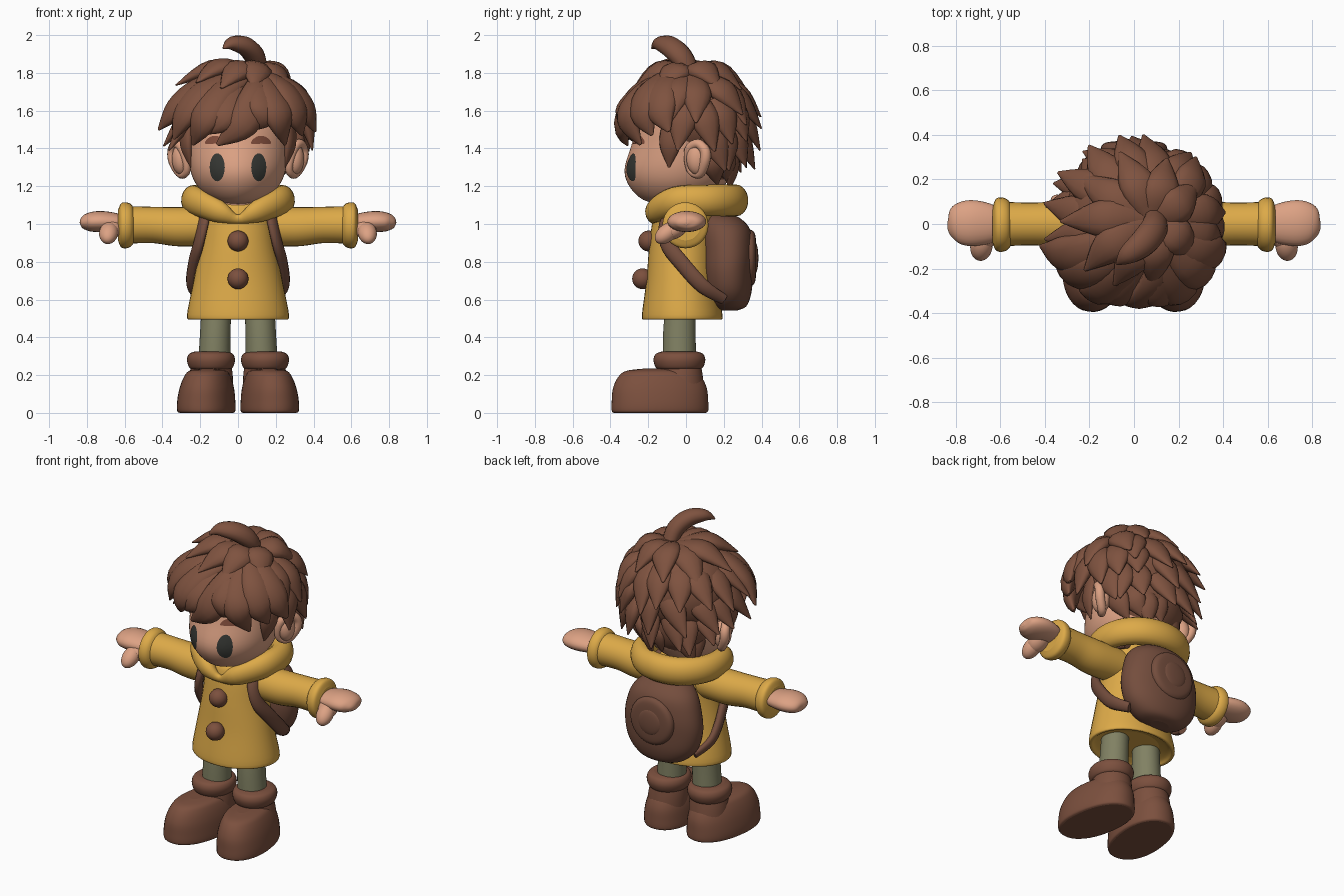
import bpy, bmesh, math, random
from mathutils import Vector, Matrix
from mathutils.bvhtree import BVHTree

random.seed(11)
if "Cube" in bpy.data.objects:
    bpy.data.objects.remove(bpy.data.objects["Cube"])


def material(name, rgb):
    m = bpy.data.materials.new(name)
    m.use_nodes = True
    color = (*rgb, 1)
    m.diffuse_color = color
    bsdf = next(n for n in m.node_tree.nodes if n.type == 'BSDF_PRINCIPLED')
    bsdf.inputs["Base Color"].default_value = color
    bsdf.inputs["Roughness"].default_value = 0.8
    return m


HAIR = material("hair brown", (.21, .085, .05))
LEATHER = material("leather brown", (.2, .08, .048))
BAG = material("bag brown", (.175, .075, .047))
COAT = material("coat yellow", (.72, .4, .065))
SKIN = material("skin", (.72, .36, .23))
CLOTH = material("trouser green", (.22, .22, .125))
EYE = material("eye black", (.037, .039, .034))
BROW = material("eyebrow brown", (.22, .075, .045))


def finish(name, bm, mat, mirror=False, recalc=True):
    if recalc:
        bmesh.ops.recalc_face_normals(bm, faces=bm.faces)
    for f in bm.faces:
        f.smooth = len(f.verts) <= 4
    mesh = bpy.data.meshes.new(name)
    bm.to_mesh(mesh)
    mesh.materials.append(mat)
    ob = bpy.data.objects.new(name, mesh)
    bpy.context.collection.objects.link(ob)
    if mirror:
        ob.modifiers.new("mirror", 'MIRROR').use_mirror_merge = False


def spline(points, steps, closed=False):
    """Smooth curve through points of any dimension."""
    pts = [Vector(p) for p in points]
    n = len(pts)
    get = (lambda i: pts[i % n]) if closed else (lambda i: pts[max(0, min(n - 1, i))])
    out = []
    for i in range(n if closed else n - 1):
        a, b, c, d = (get(i + k) for k in (-1, 0, 1, 2))
        for s in range(steps):
            t = s / steps
            out.append((b * 2 + (c - a) * t + (a * 2 - b * 5 + c * 4 - d) * t ** 2
                        + (b * 3 - a - c * 3 + d) * t ** 3) * .5)
    return out if closed else out + [pts[-1]]


def skin_rings(bm, rings, closed=False):
    n = len(rings[0])
    for k in range(len(rings) if closed else len(rings) - 1):
        a, b = rings[k], rings[(k + 1) % len(rings)]
        for i in range(n):
            j = (i + 1) % n
            bm.faces.new((a[i], a[j], b[j], b[i]))
    if not closed:
        bm.faces.new(rings[0])
        bm.faces.new(rings[-1])


def sweep(bm, points, center, flat=1, closed=False, segs=12, steps=5):
    """Tube along (x, y, z, radius) points, flattened toward center."""
    path = spline(points, steps, closed)
    rings, n = [], len(path)
    for i, p in enumerate(path):
        a = path[i - 1] if closed or i else p
        b = path[(i + 1) % n] if closed or i < n - 1 else p
        t = (b - a).to_3d().normalized()
        out = p.to_3d() - Vector(center)
        out = (out - t * out.dot(t)).normalized()
        side, r = t.cross(out), max(p[3], .003)
        ring = []
        for s in range(segs):
            w = math.tau * s / segs
            ring.append(bm.verts.new(p.to_3d() + side * r * math.cos(w) + out * r * flat * math.sin(w)))
        rings.append(ring)
    skin_rings(bm, rings, closed)


def loft(bm, sections, power=2, segs=40, steps=5):
    """Stack of rounded sections (z, cx, cy, rx, ry)."""
    bend = lambda v: math.copysign(abs(v) ** (2 / power), v)
    rings = []
    for z, cx, cy, rx, ry in spline(sections, steps):
        angles = [math.tau * s / segs for s in range(segs)]
        rings.append([bm.verts.new((cx + rx * bend(math.cos(w)), cy + ry * bend(math.sin(w)), z))
                      for w in angles])
    skin_rings(bm, rings)


def ball(bm, center, radii, axis=None):
    m = Matrix.Translation(center)
    if axis:
        m = m @ Vector(axis).to_track_quat('Z', 'Y').to_matrix().to_4x4()
    m = m @ Matrix.Diagonal((*radii, 1))
    bmesh.ops.create_uvsphere(bm, u_segments=28, v_segments=18, radius=1, matrix=m)


def make(name, mat, build, *args, mirror=False, **kw):
    bm = bmesh.new()
    build(bm, *args, **kw)
    finish(name, bm, mat, mirror)


# Head, ears and neck
bm = bmesh.new()
loft(bm, [(1.105, 0, -.06, .05, .08), (1.13, 0, -.06, .14, .17), (1.2, 0, -.05, .215, .25),
          (1.29, 0, -.04, .253, .285), (1.42, 0, -.03, .265, .258), (1.55, 0, 0, .268, .25),
          (1.68, 0, .02, .2, .2), (1.76, 0, .03, .08, .08)], power=1.88, segs=64)
face = BVHTree.FromBMesh(bm)
finish("head", bm, SKIN)
bm = bmesh.new()
ball(bm, (.3, .06, 1.345), (.05, .058, .085))
sweep(bm, [(.27, .02, 1.29, .02), (.29, .015, 1.39, .025), (.325, .06, 1.425, .025), (.345, .1, 1.39, .028),
           (.34, .1, 1.33, .028), (.3, .07, 1.265, .025)], (.28, .06, 1.345), segs=12, closed=True)
finish("ear", bm, SKIN, mirror=True)
make("neck", SKIN, loft, [(1.03, 0, -.03, .11, .12), (1.16, 0, -.03, .11, .12)])


# Eyes and eyebrows laid on the face
def patch(name, mat, cx, cz, rx, rz, arch=0, segs=28, layers=5):
    bm = bmesh.new()

    def point(u, v):
        x, z = cx + rx * u, cz + rz * v - arch * u * u
        hit = face.ray_cast(Vector((x, -1, z)), Vector((0, 1, 0)))[0]
        return bm.verts.new(hit - Vector((0, .005, 0)))
    mid = point(0, 0)
    rings = []
    for k in range(1, layers + 1):
        angles = [math.tau * i / segs for i in range(segs)]
        rings.append([point(k / layers * math.cos(w), k / layers * math.sin(w)) for w in angles])
    for i in range(segs):
        j = (i + 1) % segs
        bm.faces.new((mid, rings[0][i], rings[0][j]))
        for a, b in zip(rings, rings[1:]):
            bm.faces.new((a[i], b[i], b[j], a[j]))
    finish(name, bm, mat, mirror=True, recalc=False)


patch("eye", EYE, .11, 1.3, .04, .074)
patch("eyebrow", BROW, .122, 1.446, .053, .021, .016)

# Hair underlayer
bm = bmesh.new()
ball(bm, (0, .05, 1.57), (.31, .275, .265))
ball(bm, (0, -.11, 1.62), (.26, .18, .12))
ball(bm, (0, .12, 1.39), (.235, .16, .2))
finish("hair_cap", bm, HAIR)

# Hair locks in rows: count, angle range, three (radius, height) stations, width
CORE = (0, .02, 1.5)
rows = [(9, 20, 340, (.03, 1.8), (.18, 1.81), (.33, 1.71), .085),
        (12, -40, 220, (.13, 1.77), (.29, 1.68), (.41, 1.54), .082),
        (9, -8, 188, (.24, 1.66), (.325, 1.56), (.4, 1.42), .078),
        (7, 28, 152, (.25, 1.54), (.31, 1.43), (.37, 1.3), .073),
        (6, 32, 148, (.19, 1.42), (.24, 1.31), (.24, 1.19), .07)]
bm = bmesh.new()
for count, lo, hi, *stations, width in rows:
    for i in range(count):
        a = math.radians(lo + (hi - lo) * i / (count - 1) + random.uniform(-6, 6))
        drop, twist = random.uniform(-.04, .04), random.uniform(-.2, .25)
        pts = []
        for k, (r, z) in enumerate(stations):
            w = a + twist * k / 2
            thick = (.7, 1, .08)[k] * width
            pts.append((.04 * (2 - k) + r * math.cos(w), .02 + .93 * r * math.sin(w), z + drop * k / 2, thick))
        sweep(bm, pts, CORE, .55, segs=12)
finish("hair_locks", bm, HAIR)

# Fringe swept from the parting
fringe = [[(.13, -.11, 1.79), (.1, -.26, 1.68), (.02, -.335, 1.53), (-.11, -.31, 1.42)],
          [(.06, -.11, 1.8), (-.09, -.235, 1.69), (-.18, -.305, 1.55), (-.24, -.24, 1.42)],
          [(0, -.14, 1.76), (-.04, -.25, 1.66), (-.09, -.32, 1.56), (-.17, -.31, 1.48)],
          [(0, -.08, 1.8), (-.17, -.19, 1.71), (-.28, -.22, 1.58), (-.34, -.2, 1.45)],
          [(-.02, -.05, 1.81), (-.21, -.12, 1.72), (-.33, -.14, 1.61), (-.42, -.1, 1.5)],
          [(.13, -.11, 1.79), (.18, -.24, 1.68), (.22, -.305, 1.56), (.25, -.24, 1.42)],
          [(.14, -.08, 1.8), (.25, -.19, 1.7), (.31, -.22, 1.58), (.34, -.18, 1.47)],
          [(.15, -.05, 1.8), (.28, -.12, 1.71), (.36, -.13, 1.6), (.41, -.09, 1.49)],
          [(.12, -.13, 1.78), (.13, -.25, 1.68), (.13, -.325, 1.58), (.08, -.31, 1.5)]]
bm = bmesh.new()
for path in fringe:
    sweep(bm, [(*p, r) for p, r in zip(path, (.05, .085, .085, .01))], CORE, .55)
finish("fringe", bm, HAIR)
make("sideburn", HAIR, sweep, [(.27, -.06, 1.56, .06), (.275, -.085, 1.42, .06), (.25, -.09, 1.3, .005)],
     CORE, .45, mirror=True)
make("top_tuft", HAIR, sweep, [(.1, .04, 1.78, .05), (.09, -.02, 1.88, .065), (.04, -.085, 1.94, .064),
                               (-.03, -.14, 1.955, .045), (-.078, -.18, 1.93, .006)], (0, 0, 1.6), .8)

# Coat with a turned hem
make("coat", COAT, loft, [(.525, 0, -.02, .17, .14), (.51, 0, -.02, .23, .18), (.495, 0, -.02, .255, .203),
                          (.52, 0, -.02, .27, .213), (.7, 0, -.025, .235, .185), (.88, 0, -.02, .2, .175),
                          (1.03, 0, -.01, .185, .165), (1.1, 0, 0, .165, .15), (1.13, 0, 0, .08, .08)])
make("collar", COAT, sweep,
     [(0, -.175, 1.025, .025), (.1, -.165, 1.065, .06), (.22, -.06, 1.12, .076), (.228, .1, 1.125, .082),
      (.14, .22, 1.125, .085), (0, .262, 1.125, .085), (-.14, .22, 1.125, .085), (-.228, .1, 1.125, .082),
      (-.22, -.06, 1.12, .076), (-.1, -.165, 1.065, .06)], (0, .04, 1.12), .8, closed=True, segs=18)
BELOW = (.4, 0, -9)
make("sleeve", COAT, sweep, [(.1, 0, .99, .1), (.3, 0, .985, .104), (.45, 0, .995, .096), (.6, 0, .995, .1)],
     BELOW, segs=28, mirror=True)
cuff = [(.55, .09), (.568, .113), (.595, .122), (.62, .115), (.635, .08)]
make("sleeve_cuff", COAT, sweep, [(x, -.003, .993, r) for x, r in cuff], BELOW, segs=28, mirror=True)
for name, y, z in (("upper_button", -.197, .91), ("lower_button", -.23, .71)):
    make(name, LEATHER, ball, (0, y, z), (.055, .055, .055))

# Mitten hands
bm = bmesh.new()
sweep(bm, [(.58, 0, 1.005, .06), (.65, .002, 1.01, .09), (.73, .004, 1.013, .103), (.79, .003, 1.01, .09),
           (.825, 0, 1.005, .055), (.837, 0, 1.003, .01)], BELOW, .54, segs=24)
ball(bm, (.675, -.05, .98), (.06, .05, .08), (.1, -.75, -.6))
ball(bm, (.685, -.1, .953), (.05, .047, .075), (.1, -.75, -.6))
finish("hand", bm, SKIN, mirror=True)

# Backpack with a round pocket
make("backpack", BAG, loft, [(.542, 0, .23, .06, .04), (.565, 0, .23, .15, .09), (.64, 0, .225, .225, .122),
                             (.75, 0, .22, .255, .135), (.86, 0, .22, .245, .137), (.97, 0, .21, .205, .13),
                             (1.035, 0, .19, .13, .09), (1.055, 0, .18, .04, .03)], power=2.15)
bm = bmesh.new()
disc = [(.27, .15), (.335, .15), (.36, .137), (.37, .1), (.374, .02)]
sweep(bm, [(0, y, .82, r) for y, r in disc], (0, .3, -9), segs=32)
ball(bm, (0, .367, .82), (.08, .016, .08))
finish("backpack_pocket", bm, BAG)
make("backpack_strap", BAG, sweep,
     [(.15, .12, 1.07, .03), (.175, 0, 1.09, .035), (.18, -.1, 1.02, .038), (.207, -.1, .9, .042),
      (.237, -.02, .79, .042), (.247, .09, .67, .04), (.2, .2, .6, .03)], (0, 0, .85), .6, mirror=True)

# Legs and boots, toes turned out
make("trouser_leg", CLOTH, loft, [(.28, .125, -.035, .085, .088), (.42, .12, -.035, .081, .086),
                                  (.57, .115, -.03, .078, .08)], mirror=True)
bm = bmesh.new()
loft(bm, [(0, .152, -.14, .138, .245), (.012, .153, -.14, .15, .257), (.06, .153, -.14, .15, .257),
          (.13, .15, -.14, .14, .25), (.19, .147, -.14, .12, .222), (.222, .145, -.14, .095, .18),
          (.234, .143, -.14, .04, .09)], power=2.2)
bmesh.ops.rotate(bm, cent=(.145, -.03, 0), matrix=Matrix.Rotation(math.radians(8), 3, 'Z'), verts=bm.verts)
finish("boot_foot", bm, LEATHER, mirror=True)
make("boot_shaft", LEATHER, loft, [(.1, .148, -.03, .12, .13), (.2, .143, -.03, .115, .118),
                                   (.28, .14, -.035, .1, .11)], mirror=True)
rim = [(.225, .09), (.24, .115), (.28, .127), (.312, .116), (.325, .085)]
make("boot_cuff", LEATHER, loft, [(z, .143, -.035, r, r * 1.08) for z, r in rim], mirror=True)
